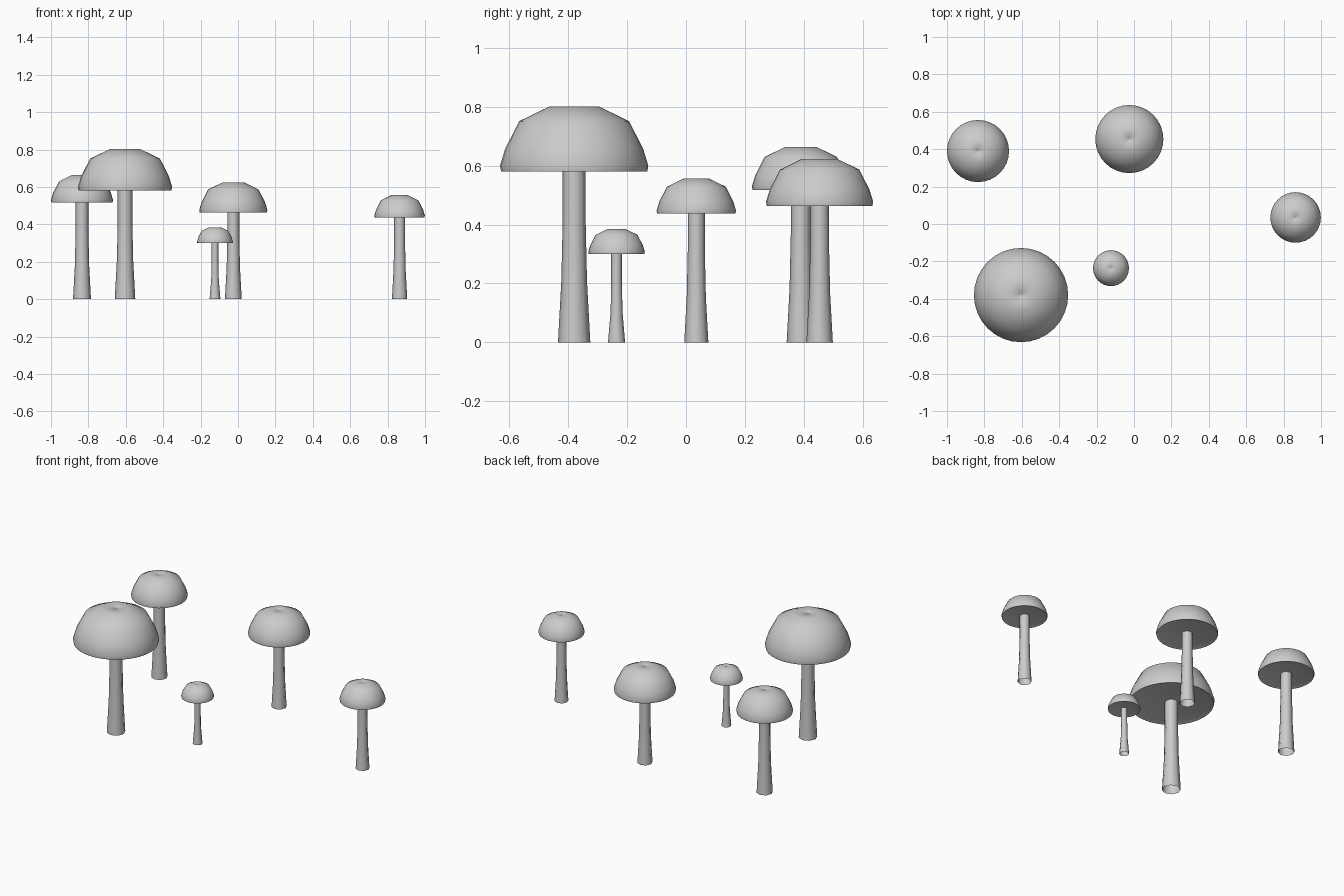
import bpy
import bmesh
from math import cos, sin, pi, radians

cube = bpy.data.objects.get("Cube")
if cube:
    bpy.data.objects.remove(cube, do_unlink=True)

grey = bpy.data.materials.new("plain grey")
grey.use_nodes = True
colour = (0.6, 0.6, 0.6, 1)
grey.diffuse_color = colour
grey.node_tree.nodes["Principled BSDF"].inputs["Base Color"].default_value = colour


def lathe(name, profile, sides, location, smooth_angle):
    """Revolve (radius, z) points, listed bottom to top; radius 0 makes a pole."""
    bm = bmesh.new()
    rings = []
    for r, z in profile:
        count = sides if r > 0 else 1
        rings.append([bm.verts.new((r * cos(2 * pi * i / sides), r * sin(2 * pi * i / sides), z))
                      for i in range(count)])
    for low, high in zip(rings, rings[1:]):
        for i in range(sides):
            j = (i + 1) % sides
            corners = [low[i % len(low)], low[j % len(low)], high[j % len(high)], high[i % len(high)]]
            bm.faces.new(list(dict.fromkeys(corners)))
    mesh = bpy.data.meshes.new(name)
    bm.to_mesh(mesh)
    bm.free()
    mesh.materials.append(grey)
    obj = bpy.data.objects.new(name, mesh)
    obj.location = location
    bpy.context.collection.objects.link(obj)
    bpy.ops.object.select_all(action='DESELECT')
    obj.select_set(True)
    bpy.context.view_layer.objects.active = obj
    bpy.ops.object.shade_smooth_by_angle(angle=radians(smooth_angle))
    return obj


# Cap profile as fractions of the cap radius: underside, rim, dome, dimpled crown
CAP = [(0, 0.04), (0.9, 0.03), (0.985, 0), (1, 0.08), (0.93, 0.31),
       (0.74, 0.68), (0.33, 0.88), (0.03, 0.875), (0, 0.84)]


def mushroom(name, x, y, cap_radius, cap_z, foot, neck):
    lathe(name + "_cap", [(r * cap_radius, z * cap_radius) for r, z in CAP],
          32, (x, y, cap_z), 50)
    # Open-ended stem that flares towards the ground
    top = cap_z + 0.04 * cap_radius
    stem = [(foot, 0), (neck * 1.12, 0.35 * top), (neck, 0.7 * top), (neck, top)]
    lathe(name + "_stem", stem, 8, (x, y, 0), 50)


mushroom("large_mushroom", -0.604, -0.38, 0.252, 0.58, 0.055, 0.039)
mushroom("back_left_mushroom", -0.834, 0.39, 0.166, 0.517, 0.048, 0.034)
mushroom("back_mushroom", -0.025, 0.454, 0.182, 0.463, 0.045, 0.032)
mushroom("right_mushroom", 0.864, 0.035, 0.135, 0.437, 0.041, 0.029)
mushroom("small_mushroom", -0.123, -0.236, 0.096, 0.3, 0.029, 0.018)
